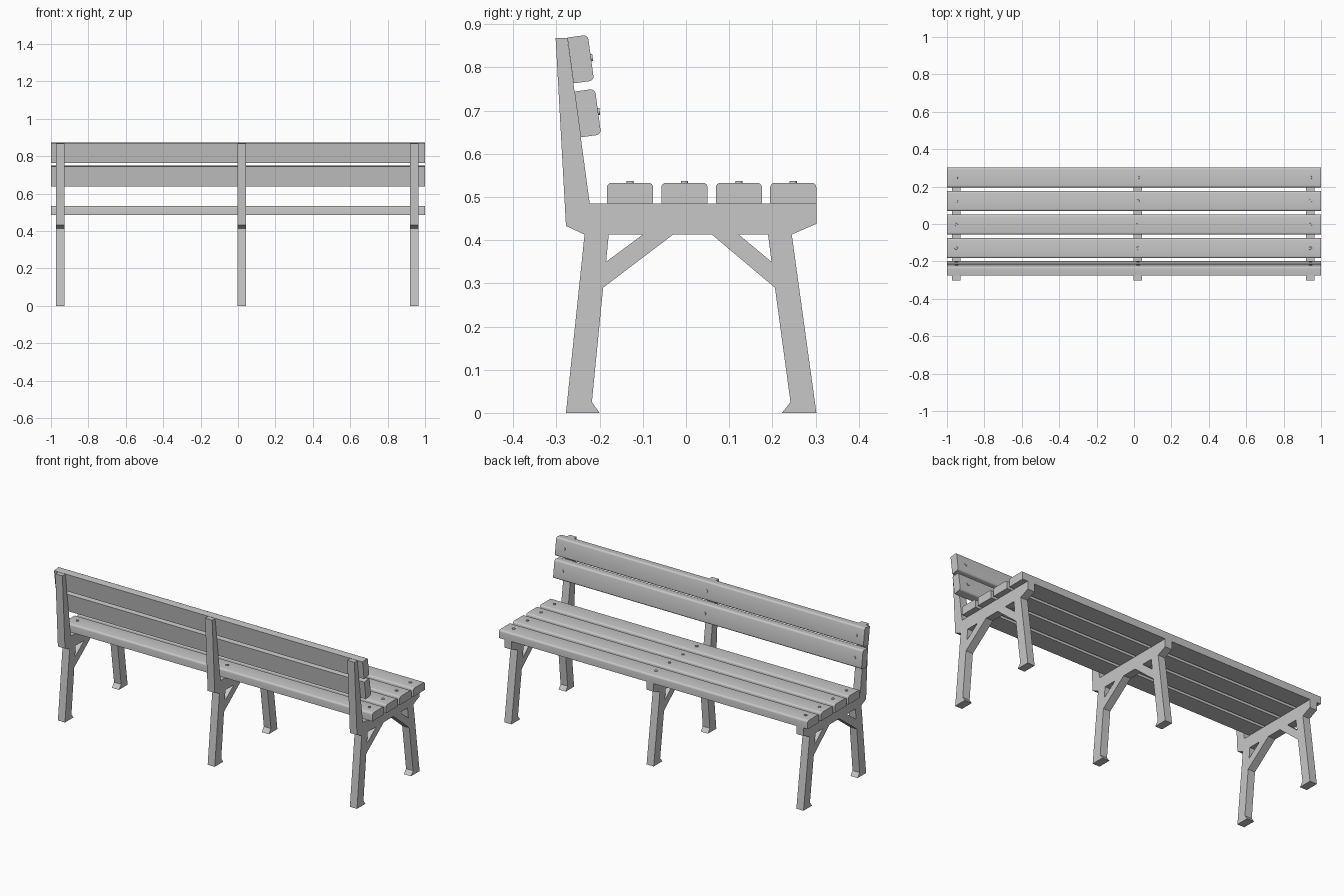
import bpy
import bmesh
from math import radians
from mathutils import Matrix, Vector

cube = bpy.data.objects.get("Cube")
if cube:
    bpy.data.objects.remove(cube, do_unlink=True)

grey = bpy.data.materials.new("plain_grey")
grey.use_nodes = True
grey.diffuse_color = (0.57, 0.57, 0.57, 1)
grey.node_tree.nodes["Principled BSDF"].inputs["Base Color"].default_value = grey.diffuse_color

FRAME_X = {"right": -0.95, "middle": 0.021, "left": 0.943}
FRAME_W = 0.046
PLANK_W, PLANK_T = 0.107, 0.048


def make_object(name, bm, matrix=Matrix()):
    bmesh.ops.recalc_face_normals(bm, faces=bm.faces)
    mesh = bpy.data.meshes.new(name)
    bm.to_mesh(mesh)
    bm.free()
    mesh.materials.append(grey)
    obj = bpy.data.objects.new(name, mesh)
    obj.matrix_world = matrix
    bpy.context.collection.objects.link(obj)
    return obj


def smooth(obj):
    bpy.ops.object.select_all(action='DESELECT')
    obj.select_set(True)
    bpy.context.view_layer.objects.active = obj
    bpy.ops.object.shade_smooth_by_angle(angle=radians(35))


# Support frame: side silhouette (y, z) with two brace openings
outline = [(-0.302, 0.868), (-0.275, 0.868), (-0.223, 0.485), (0.302, 0.485),
           (0.302, 0.438), (0.245, 0.413), (0.302, 0), (0.222, 0),
           (0.242, 0.025), (0.206, 0.29), (0.06, 0.413), (-0.03, 0.413),
           (-0.192, 0.29), (-0.218, 0.025), (-0.2, 0), (-0.278, 0),
           (-0.235, 0.413), (-0.278, 0.433)]
openings = [[(-0.179, 0.413), (-0.1, 0.413), (-0.185, 0.35)],
            [(0.122, 0.413), (0.19, 0.413), (0.198, 0.35)]]


def build_frame(name, x):
    bm = bmesh.new()
    for loop in [outline] + openings:
        verts = [bm.verts.new((-FRAME_W / 2, y, z)) for y, z in loop]
        for a, b in zip(verts, verts[1:] + verts[:1]):
            bm.edges.new((a, b))
    bmesh.ops.triangle_fill(bm, edges=bm.edges[:], use_beauty=True,
                            normal=Vector((1, 0, 0)))
    grown = bmesh.ops.extrude_face_region(bm, geom=bm.faces[:])["geom"]
    bmesh.ops.translate(bm, vec=(FRAME_W, 0, 0),
                        verts=[v for v in grown if isinstance(v, bmesh.types.BMVert)])
    make_object(name, bm, Matrix.Translation((x, 0, 0)))


for side, x in FRAME_X.items():
    build_frame(side + "_frame", x)


# Planks: long boards with rounded upper edges, plus a bolt over each frame
def build_plank(name, y, z, tilt=0):
    matrix = Matrix.Translation((0, y, z)) @ Matrix.Rotation(radians(tilt), 4, 'X')
    bm = bmesh.new()
    bmesh.ops.create_cube(bm, size=1, matrix=Matrix.Diagonal((2, PLANK_W, PLANK_T, 1)))
    top_edges = [e for e in bm.edges
                 if all(v.co.z > 0 for v in e.verts)
                 and e.verts[0].co.y * e.verts[1].co.y > 0]
    bmesh.ops.bevel(bm, geom=top_edges, offset=0.011, segments=4,
                    profile=0.5, affect='EDGES')
    smooth(make_object(name, bm, matrix))

    bm = bmesh.new()
    for x in FRAME_X.values():
        bmesh.ops.create_cone(bm, cap_ends=True, segments=12, radius1=0.009,
                              radius2=0.008, depth=0.008,
                              matrix=Matrix.Translation((x, 0, PLANK_T / 2)))
    smooth(make_object(name + "_bolts", bm, matrix))


for i in range(4):
    build_plank(f"seat_plank_{i + 1}", -0.1295 + i * 0.126, 0.485 + PLANK_T / 2)

build_plank("lower_back_plank", -0.2275, 0.6945, -82.3)
build_plank("upper_back_plank", -0.244, 0.8195, -82.3)
